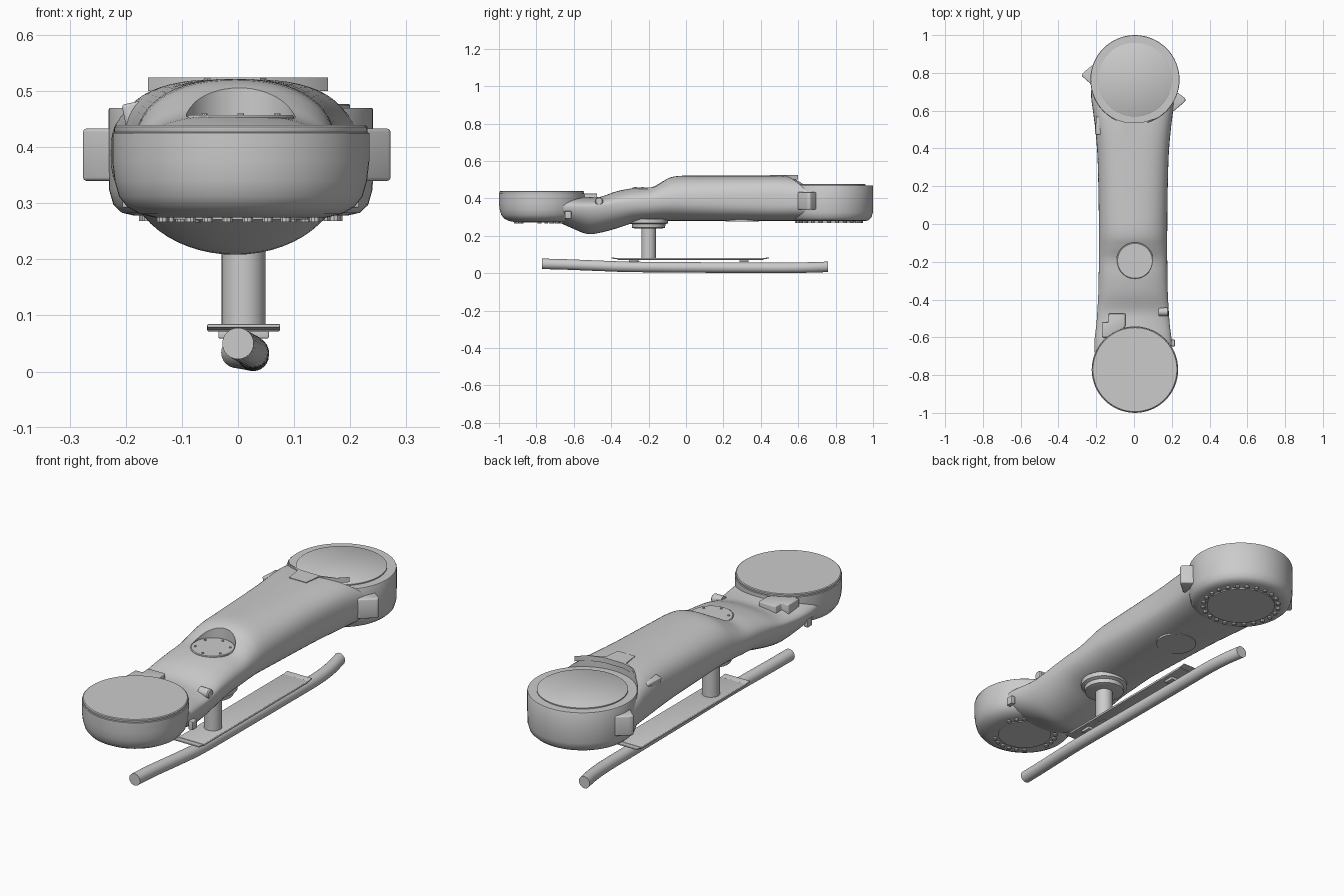
import bpy, bmesh
from math import sin, cos, pi, radians, copysign
from mathutils import Matrix, Vector

if "Cube" in bpy.data.objects:
    bpy.data.objects.remove(bpy.data.objects["Cube"])


def finish(name, bm, angle=35):
    bmesh.ops.recalc_face_normals(bm, faces=bm.faces)
    me = bpy.data.meshes.new(name)
    bm.to_mesh(me)
    bm.free()
    ob = bpy.data.objects.new(name, me)
    bpy.context.collection.objects.link(ob)
    smooth(ob, angle)
    return ob


def smooth(ob, angle=35):
    bpy.ops.object.select_all(action='DESELECT')
    ob.select_set(True)
    bpy.context.view_layer.objects.active = ob
    bpy.ops.object.shade_smooth_by_angle(angle=radians(angle))


def loft(name, rings, angle=35):
    bm = bmesh.new()
    rows = [[bm.verts.new(p) for p in ring] for ring in rings]
    n = len(rows[0])
    for a, b in zip(rows, rows[1:]):
        for i in range(n):
            bm.faces.new((a[i], a[(i + 1) % n], b[(i + 1) % n], b[i]))
    bm.faces.new(rows[0])
    bm.faces.new(rows[-1])
    return finish(name, bm, angle)


def lathe(name, x, y, profile, n=64):
    rings = [[(x + r * cos(2 * pi * i / n), y + r * sin(2 * pi * i / n), z) for i in range(n)]
             for r, z in profile]
    return loft(name, rings)


def box(name, loc, size, rot=(0, 0, 0), bevel=0.006):
    bm = bmesh.new()
    bmesh.ops.create_cube(bm, size=1, matrix=Matrix.Diagonal((*size, 1)))
    bmesh.ops.bevel(bm, geom=bm.edges[:], offset=bevel, segments=3, affect='EDGES', profile=0.5)
    ob = finish(name, bm)
    ob.location = loc
    ob.rotation_euler = [radians(a) for a in rot]
    return ob


def prism(name, pts, z0, z1, bevel=0.0):
    bm = bmesh.new()
    face = bm.faces.new([bm.verts.new((x, y, z0)) for x, y in pts])
    ext = bmesh.ops.extrude_face_region(bm, geom=[face])
    top = [v for v in ext['geom'] if isinstance(v, bmesh.types.BMVert)]
    bmesh.ops.translate(bm, verts=top, vec=(0, 0, z1 - z0))
    if bevel:
        bmesh.ops.bevel(bm, geom=bm.edges[:], offset=bevel, segments=3, affect='EDGES', profile=0.5)
    return finish(name, bm)


def spline(table, steps):
    """Catmull-Rom interpolation through rows of numbers."""
    rows = [Vector(r) for r in table]
    rows = [rows[0]] + rows + [rows[-1]]
    for k in range(1, len(rows) - 2):
        a, b, c, d = rows[k - 1:k + 3]
        for s in range(steps):
            t = s / steps
            yield (2 * b + (c - a) * t + (2 * a - 5 * b + 4 * c - d) * t ** 2
                   + (3 * b - a - 3 * c + d) * t ** 3) / 2
    yield rows[-1]


def cut(ob, tool):
    mod = ob.modifiers.new('cut', 'BOOLEAN')
    mod.object, mod.operation, mod.solver = tool, 'DIFFERENCE', 'EXACT'
    bpy.context.view_layer.objects.active = ob
    bpy.ops.object.modifier_apply(modifier=mod.name)
    bpy.data.objects.remove(tool)


def bolts(name, x, y, radius, angles, z0, z1, r=0.009):
    bm = bmesh.new()
    for a in angles:
        pos = (x + radius * cos(radians(a)), y + radius * sin(radians(a)), (z0 + z1) / 2)
        bmesh.ops.create_cone(bm, cap_ends=True, segments=10, radius1=r, radius2=r,
                              depth=z1 - z0, matrix=Matrix.Translation(pos))
    return finish(name, bm)


# Arm shell: y, half width, bottom, middle, top, corner squareness
sections = [
    (-0.80, .170, .290, .360, .410, 2.3), (-0.70, .200, .278, .360, .412, 2.2),
    (-0.62, .204, .245, .355, .415, 2.1), (-0.53, .194, .210, .355, .408, 2.0),
    (-0.46, .189, .216, .360, .408, 2.1), (-0.37, .184, .240, .370, .438, 2.2),
    (-0.28, .182, .268, .375, .455, 2.3), (-0.19, .181, .278, .380, .464, 2.4),
    (-0.12, .181, .280, .385, .496, 2.3), (-0.05, .181, .280, .390, .519, 2.3),
    (0.10, .182, .280, .390, .521, 2.5), (0.35, .188, .280, .390, .521, 2.8),
    (0.50, .200, .280, .390, .521, 3.0), (0.59, .211, .280, .390, .515, 3.0),
    (0.70, .222, .280, .390, .487, 3.0), (0.84, .200, .285, .380, .460, 3.0)]
rings = []
for y, w, zb, zm, zt, e in spline(sections, 4):
    ring = []
    for i in range(56):
        c, s = cos(2 * pi * i / 56), sin(2 * pi * i / 56)
        h = (zt - zm) if s > 0 else (zm - zb)
        ring.append((-0.005 + w * copysign(abs(c) ** (2 / e), c), y,
                     zm + h * copysign(abs(s) ** (2 / e), s)))
    rings.append(ring)
arm = loft('arm_shell', rings)
cut(arm, lathe('pocket_cutter', .005, -.195, [(.097, .452), (.097, .6)]))
cut(arm, lathe('rear_cutter', .005, .764, [(.2355, .455), (.2355, .6)]))
smooth(arm)

# Joint housings at both ends
lathe('front_joint', .005, -.771, [(.155, .275), (.18, .281), (.202, .293), (.217, .312),
                                   (.225, .34), (.229, .375), (.229, .425), (.222, .428)])
lathe('front_joint_cap', .005, -.771, [(.222, .42), (.226, .428), (.226, .436), (.222, .439)])
lathe('rear_joint', .005, .764, [(.19, .278), (.212, .283), (.227, .297), (.235, .325),
                                 (.236, .38), (.236, .466), (.234, .470)])
lathe('rear_joint_cap', .005, .764, [(.195, .46), (.195, .475), (.192, .477)])

# Bolts and covers underneath the joints
lathe('rear_under_cover', .005, .764, [(.155, .272), (.155, .29)])
bolts('rear_under_bolts', .005, .764, .172, range(0, 360, 15), .268, .29, .01)
lathe('front_under_cover', .005, -.771, [(.12, .271), (.12, .285)])
for side, a0 in (('front', 230), ('left', 110), ('right', 20)):
    bolts(f'front_under_bolts_{side}', .005, -.771, .14, range(a0, a0 + 76, 15), .267, .285, .01)
lathe('belly_cover', .0, .30, [(.09, .2775), (.09, .29)])

# Round hatch in the pocket of the top
lathe('top_hatch', .005, -.195, [(.095, .44), (.095, .454), (.092, .457)])
bolts('top_hatch_bolts', .005, -.195, .075, range(30, 390, 60), .45, .460, .006)

# Wedge lugs beside the rear joint
prism('lug_left', [(-.19, .72), (-.225, .738), (-.278, .785), (-.27, .80), (-.222, .84), (-.19, .84)],
      .34, .433, .006)
prism('lug_right', [(.18, .60), (.21, .597), (.272, .65), (.272, .665), (.224, .70), (.18, .70)],
      .34, .433, .006)

# Collar tongue, raised panel and small fittings on the shell
prism('rear_tongue', [(-.16, .60), (-.12, .56), (-.06, .53), (-.05, .45), (.04, .45), (.05, .53),
                      (.12, .56), (.16, .60), (.12, .562), (.05, .54), (-.05, .54), (-.12, .562)],
      .50, .524)
prism('front_panel', [(-.17, -.60), (-.17, -.52), (-.135, -.52), (-.135, -.475), (-.045, -.475),
                      (-.045, -.54), (-.10, -.60)], .37, .426, .004)
box('side_button', (-.18, .52, .455), (.04, .095, .05), (0, -12, -4))
pin = lathe('side_pin', 0, 0, [(.022, -.03), (.022, .018), (.017, .023)], 24)
pin.location = (.16, -.465, .385)
pin.rotation_euler = (0, pi / 2, 0)
for x in (-.195, .205):
    box('under_tab_left' if x < 0 else 'under_tab_right', (x, -.63, .312), (.022, .035, .04), bevel=.003)

# Stand: flange, post, plate and clamps
lathe('post_flange', .01, -.20, [(.07, .238), (.088, .243), (.09, .262), (.105, .268), (.105, .29)], 48)
lathe('post', .01, -.20, [(.039, .07), (.039, .27)], 32)
box('base_plate', (.01, .025, .077), (.13, .78, .011), bevel=.003)
for y, tilt in ((-.378, -8), (.425, 8)):
    box('plate_lip_front' if y < 0 else 'plate_lip_rear', (.01, y, .079), (.13, .04, .006), (tilt, 0, 0), .002)
for y in (-.28, .31):
    box('clamp_front' if y < 0 else 'clamp_rear', (.01, y, .066), (.09, .05, .014), bevel=.003)

# Bent tube the stand rests on
path = [(0, -.77, .05), (.005, -.65, .047), (.02, -.45, .039), (.027, -.30, .034), (.027, .0, .031),
        (.027, .40, .029), (.026, .56, .029), (.016, .67, .031), (-.002, .76, .034)]
loft('base_tube', [[(x + .028 * cos(2 * pi * i / 24), y, z + .028 * sin(2 * pi * i / 24))
                    for i in range(24)] for x, y, z in spline(path, 5)])
